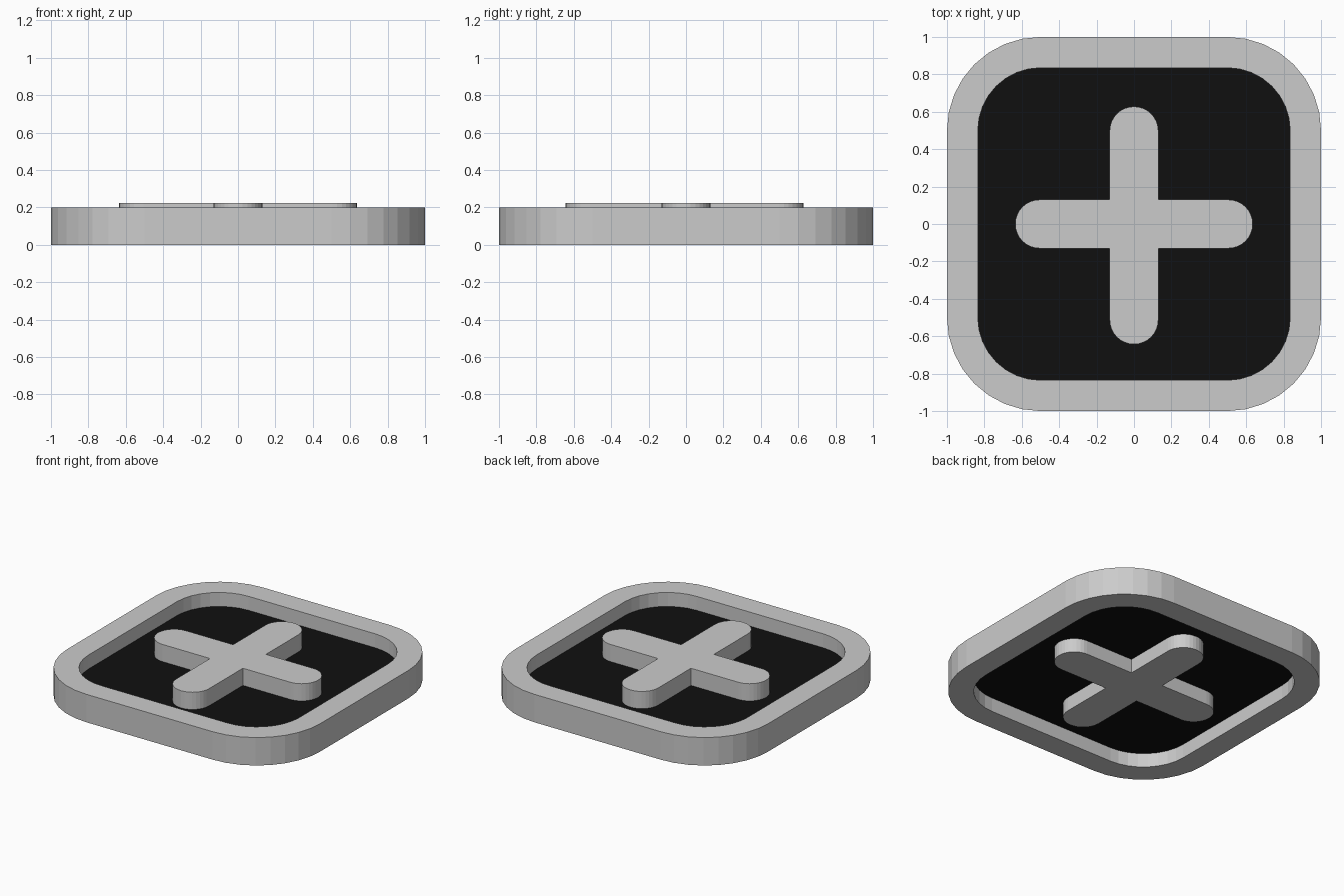
import bpy, bmesh
from math import sin, cos, pi

if "Cube" in bpy.data.objects:
    bpy.data.objects.remove(bpy.data.objects["Cube"])


def arc(cx, cy, r, start, sweep, n):
    return [(cx + r * cos(start + sweep * i / n), cy + r * sin(start + sweep * i / n))
            for i in range(n + 1)]


def rounded_square(half, r, n=8):
    c = half - r
    pts = []
    for k, (sx, sy) in enumerate([(1, 1), (-1, 1), (-1, -1), (1, -1)]):
        pts += arc(sx * c, sy * c, r, k * pi / 2, pi / 2, n)
    return pts


def make(name, bm):
    bmesh.ops.recalc_face_normals(bm, faces=bm.faces)
    me = bpy.data.meshes.new(name)
    bm.to_mesh(me)
    bm.free()
    ob = bpy.data.objects.new(name, me)
    bpy.context.collection.objects.link(ob)
    return ob


def prism(name, pts, z0, z1):
    bm = bmesh.new()
    face = bm.faces.new([bm.verts.new((x, y, z0)) for x, y in pts])
    if z1 > z0:
        ext = bmesh.ops.extrude_face_region(bm, geom=[face], use_keep_orig=True)
        top = [v for v in ext["geom"] if isinstance(v, bmesh.types.BMVert)]
        bmesh.ops.translate(bm, verts=top, vec=(0, 0, z1 - z0))
    return make(name, bm)


# Rim: rounded square band, bridged between outer and inner loops
outer, inner = rounded_square(1.0, 0.5), rounded_square(0.835, 0.335)
bm = bmesh.new()
loops = [[bm.verts.new((x, y, z)) for x, y in pts]
         for pts, z in ((outer, 0), (outer, 0.2), (inner, 0.2), (inner, 0))]
n = len(outer)
for a, b in zip(loops, loops[1:] + loops[:1]):
    for i in range(n):
        j = (i + 1) % n
        bm.faces.new((a[i], a[j], b[j], b[i]))
make("rim", bm)

# Black panel halfway up the rim
panel = prism("panel", inner, 0.1, 0.1)
black = bpy.data.materials.new("black")
black.diffuse_color = (0.005, 0.005, 0.005, 1)
black.use_nodes = True
black.node_tree.nodes["Principled BSDF"].inputs["Base Color"].default_value = black.diffuse_color
panel.data.materials.append(black)

# Plus sign with round arm ends, passing through the panel
w = 0.13
ends = [(0.635 - w, 0), (0, 0.628 - w), (-0.635 + w, 0), (0, -0.643 + w)]
corners = [(w, w), (-w, w), (-w, -w), (w, -w)]
outline = []
for k in range(4):
    outline += arc(*ends[k], w, (k - 1) * pi / 2, pi, 16)
    outline.append(corners[k])
prism("plus", outline, 0.0, 0.223)
